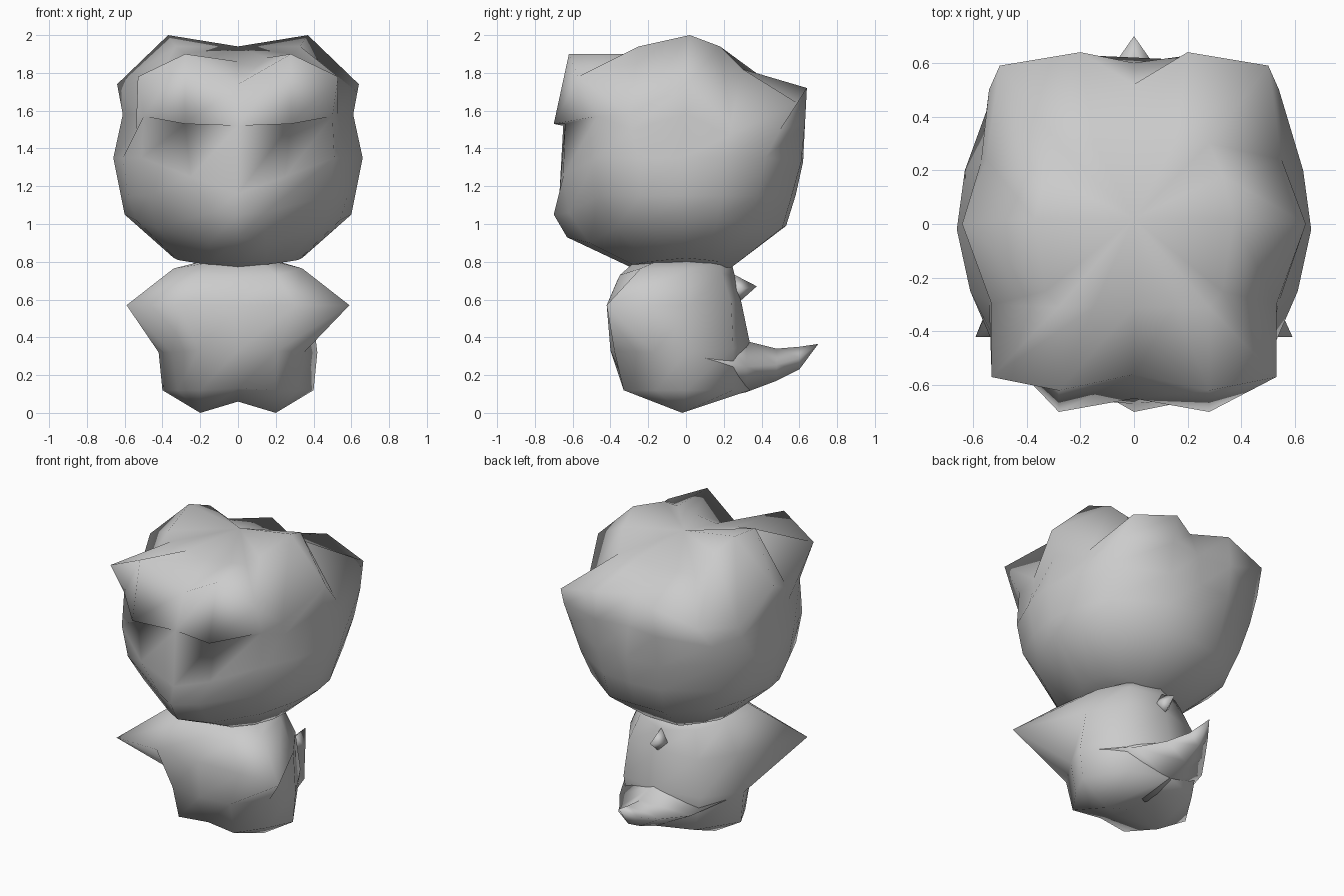
import bpy
import bmesh
from mathutils import Vector

default_cube = bpy.data.objects.get("Cube")
if default_cube:
    bpy.data.objects.remove(default_cube, do_unlink=True)


def make_material(name, colour):
    material = bpy.data.materials.new(name)
    material.use_nodes = True
    material.diffuse_color = colour
    shader = material.node_tree.nodes["Principled BSDF"]
    shader.inputs["Base Color"].default_value = colour
    return material


grey = make_material("plain grey", (0.6, 0.6, 0.6, 1))


def full_ring(half):
    """Complete a ring whose first and last points lie on the centre line."""
    mirrored = [(-x, y, z) for x, y, z in reversed(half[1:-1])]
    return list(half) + mirrored


def loft(name, half_rings, start, end):
    """Skin mirrored cross-sections and close both ends to a point."""
    bm = bmesh.new()
    rings = [[bm.verts.new(Vector(p)) for p in full_ring(half)]
             for half in half_rings]
    count = len(rings[0])
    for lower, upper in zip(rings, rings[1:]):
        for i in range(count):
            j = (i + 1) % count
            bm.faces.new((lower[i], lower[j], upper[j], upper[i]))
    for ring, point in ((rings[0], start), (rings[-1], end)):
        pole = bm.verts.new(point)
        for i in range(count):
            bm.faces.new((pole, ring[i], ring[(i + 1) % count]))

    # Repeated points become shared corners
    bmesh.ops.remove_doubles(bm, verts=bm.verts[:], dist=0.001)
    bmesh.ops.recalc_face_normals(bm, faces=bm.faces[:])
    for face in bm.faces:
        face.smooth = True

    mesh = bpy.data.meshes.new(name)
    bm.to_mesh(mesh)
    bm.free()
    mesh.materials.append(grey)
    part = bpy.data.objects.new(name, mesh)
    bpy.context.collection.objects.link(part)
    return part


# Head, each row running from front centre round the side to back centre
chin = [(0, -.29, .77), (.15, -.28, .785), (.26, -.2, .8), (.32, -.1, .81),
        (.34, 0, .82), (.32, .1, .81), (.25, .18, .8), (.12, .24, .77),
        (0, .24, .77)]
jaw = [(0, -.63, .93), (.15, -.51, .9), (.43, -.37, .98), (.54, -.2, 1.02),
       (.6, -.02, 1.05), (.55, .17, 1.03), (.45, .34, 1), (.2, .51, .98),
       (0, .53, .99)]
nose = [(0, -.7, 1.05), (.14, -.62, 1.06), (.48, -.46, 1.15),
        (.58, -.24, 1.15), (.62, -.02, 1.15), (.58, .19, 1.15),
        (.5, .38, 1.15), (.21, .56, 1.15), (0, .58, 1.15)]
cheek = [(0, -.67, 1.16), (.25, -.65, 1.25), (.51, -.48, 1.35),
         (.61, -.25, 1.35), (.66, -.02, 1.35), (.63, .2, 1.35),
         (.55, .42, 1.35), (.22, .61, 1.33), (0, .62, 1.33)]
brow = [(0, -.65, 1.52), (.28, -.64, 1.53), (.5, -.47, 1.57),
        (.54, -.29, 1.5), (.61, 0, 1.58), (.57, .23, 1.47), (.54, .5, 1.5),
        (.22, .63, 1.53), (0, .6, 1.53)]

# Hair: overhanging fringe, pointed tufts with dips between, and crown
fringe = [brow[0], (.28, -.7, 1.53)] + brow[2:]
tufts = [(0, -.56, 1.74), (.28, -.62, 1.9), (.53, -.57, 1.78),
         (.53, -.3, 1.58), (.64, 0, 1.74), (.55, .24, 1.53),
         (.5, .59, 1.64), (.2, .64, 1.72), (0, .52, 1.72)]
crown = [(0, -.31, 1.86), (.15, -.31, 1.88), (.28, -.31, 1.9),
         (.33, -.25, 1.94), (.37, .02, 2), (.33, .18, 1.94), (.28, .3, 1.82),
         (.15, .3, 1.82), (0, .3, 1.81)]
loft("head", [chin, jaw, nose, cheek, brow, fringe, tufts, crown],
     (0, 0, .77), (0, .02, 1.94))

# Body, with stubby feet and pointed arms drawn out of the sides
foot = (.2, -.02, 0)
soles = [(0, -.17, .09), foot, foot, foot, foot, (0, .16, .09)]
ankles = [(0, -.31, .13), (.2, -.33, .12), (.32, -.16, .12), (.4, 0, .12),
          (.24, .25, .12), (0, .34, .12)]
hips = [(0, -.4, .33), (.21, -.38, .33), (.35, -.17, .32), (.42, 0, .32),
        (.28, .25, .34), (0, .34, .36)]
arms = [(0, -.42, .57), (.3, -.42, .57), (.59, -.42, .57), (.39, .02, .57),
        (.25, .24, .58), (0, .29, .6)]
shoulders = [(0, -.36, .71), (.2, -.35, .73), (.34, -.24, .765),
             (.3, .02, .76), (.2, .19, .74), (0, .26, .72)]
neck = [(0, -.28, .79), (.12, -.27, .8), (.2, -.16, .8), (.22, .02, .8),
        (.15, .18, .8), (0, .24, .8)]
loft("body", [soles, ankles, hips, arms, shoulders, neck],
     (0, -.02, .06), (0, 0, .81))


def tapered_spur(name, stations, tip):
    """Diamond sections given as depth, half width, top and bottom."""
    rings = [[(0, y, top), (width, y, (top + bottom) / 2), (0, y, bottom)]
             for y, width, top, bottom in stations]
    base_y, _, top, bottom = stations[0]
    return loft(name, rings, (0, base_y, (top + bottom) / 2), tip)


# Upturned tail and the small spike above it
tapered_spur("tail", [(.1, .36, .52, .06), (.32, .26, .38, .11),
                      (.48, .15, .34, .17), (.6, .07, .35, .23)],
             (0, .7, .365))
tapered_spur("back_spike", [(.24, .06, .74, .55)], (0, .375, .67))
